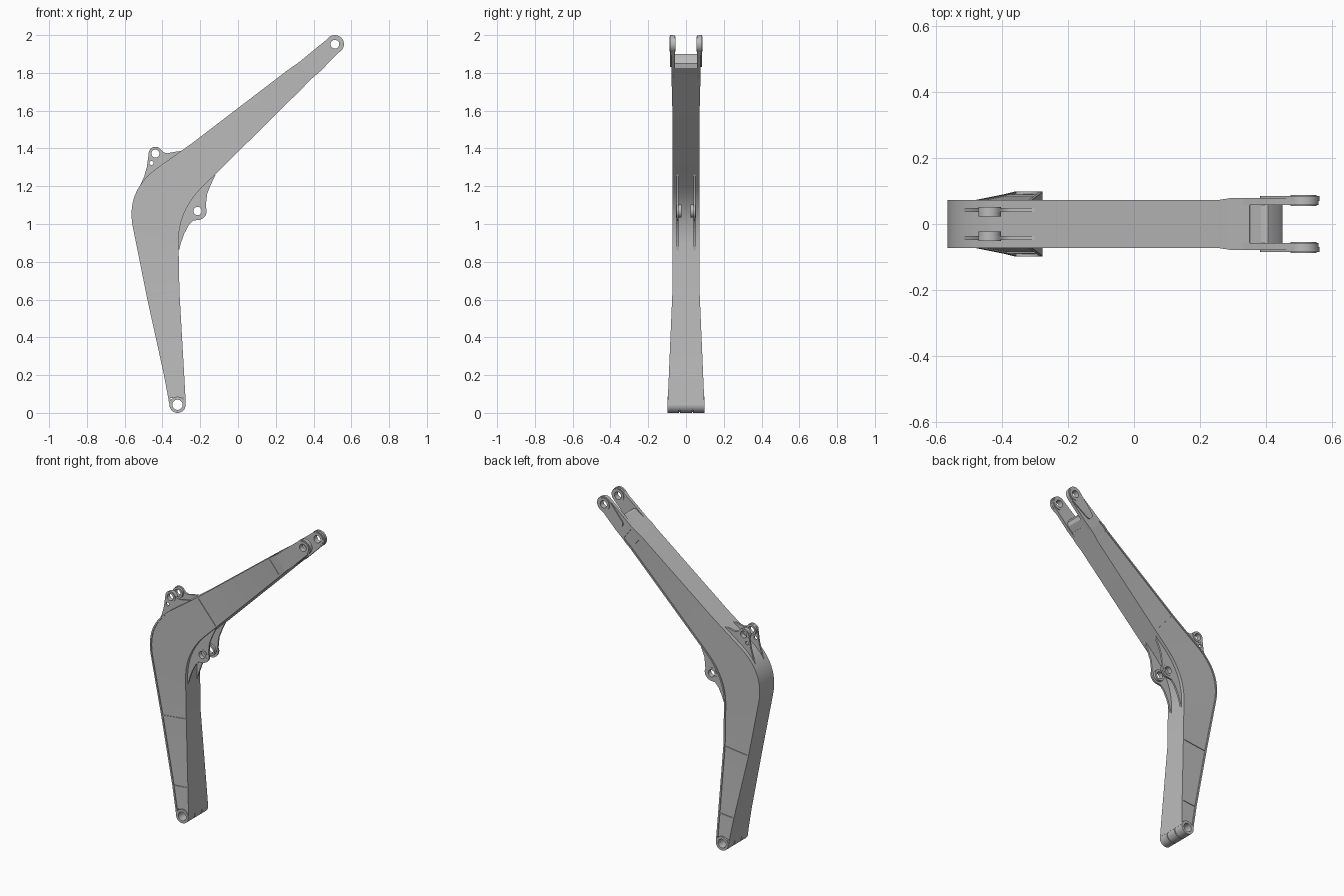
import bpy, bmesh, math
from mathutils import Vector
from mathutils.geometry import convex_hull_2d

if "Cube" in bpy.data.objects:
    bpy.data.objects.remove(bpy.data.objects["Cube"])

grey = bpy.data.materials.new("steel grey")
grey.use_nodes = True
colour = (0.5, 0.5, 0.5, 1)
grey.diffuse_color = colour
grey.node_tree.nodes["Principled BSDF"].inputs["Base Color"].default_value = colour


def finish(name, bm):
    """Clean a bmesh and make it a smooth-shaded object with sharp edges."""
    bmesh.ops.remove_doubles(bm, verts=bm.verts, dist=0.0001)
    bmesh.ops.recalc_face_normals(bm, faces=bm.faces)
    mesh = bpy.data.meshes.new(name)
    bm.to_mesh(mesh)
    bm.free()
    mesh.materials.append(grey)
    obj = bpy.data.objects.new(name, mesh)
    bpy.context.collection.objects.link(obj)
    bpy.ops.object.select_all(action='DESELECT')
    obj.select_set(True)
    bpy.context.view_layer.objects.active = obj
    bpy.ops.object.shade_smooth_by_angle(angle=math.radians(30))
    return obj


def arc(c, r, a0=0, a1=360, n=32):
    """Points on an arc in the side plane, angles in degrees."""
    closed = abs(a1 - a0) == 360
    steps = n if closed else n - 1
    angles = [math.radians(a0 + (a1 - a0) * i / steps) for i in range(n)]
    return [(c[0] + r * math.cos(a), c[1] + r * math.sin(a)) for a in angles]


def hull(*groups):
    pts = [Vector(p) for g in groups for p in g]
    return [pts[i] for i in convex_hull_2d(pts)]


def plate(name, loops, y0, y1):
    """Flat plate: first loop is the outline, the rest are holes."""
    curve = bpy.data.curves.new(name, 'CURVE')
    curve.dimensions = '2D'
    curve.fill_mode = 'BOTH'
    curve.extrude = abs(y1 - y0) / 2
    for loop in loops:
        spline = curve.splines.new('POLY')
        spline.points.add(len(loop) - 1)
        for point, (x, z) in zip(spline.points, loop):
            point.co = (x, z, 0, 1)
        spline.use_cyclic_u = True
    temp = bpy.data.objects.new(name, curve)
    bpy.context.collection.objects.link(temp)
    bpy.context.view_layer.update()
    mesh = bpy.data.meshes.new_from_object(
        temp.evaluated_get(bpy.context.evaluated_depsgraph_get()))
    bm = bmesh.new()
    bm.from_mesh(mesh)
    bpy.data.objects.remove(temp)
    bpy.data.curves.remove(curve)
    bpy.data.meshes.remove(mesh)
    for v in bm.verts:
        v.co = (v.co.x, (y0 + y1) / 2 - v.co.z, v.co.y)
    return finish(name, bm)


def pair(name, loops, y0, y1):
    plate("left_" + name, loops, y0, y1)
    plate("right_" + name, loops, -y1, -y0)


def loft(name, rows, d0=0.0, d1=0.0, grow=0.0):
    """Box section through rows of (outer, inner, half width).
    d0, d1 measure in from the outer edge; d1 <= 0 measures from the inner edge."""
    bm = bmesh.new()
    rings = []
    for a, b, w in rows:
        a, b = Vector(a), Vector(b)
        across = (b - a).normalized()
        p = a + across * d0 if d0 >= 0 else b + across * d0
        q = a + across * d1 if d1 > 0 else b + across * d1
        w += grow
        rings.append([bm.verts.new((c.x, y, c.y)) for c, y in
                      ((p, -w), (p, w), (q, w), (q, -w))])
    for r, s in zip(rings, rings[1:]):
        for i in range(4):
            j = (i + 1) % 4
            bm.faces.new((r[i], r[j], s[j], s[i]))
    bm.faces.new(rings[0])
    bm.faces.new(rings[-1])
    return finish(name, bm)


def bezier(p, q, r, t):
    p, q, r = Vector(p), Vector(q), Vector(r)
    return p * (1 - t) ** 2 + q * 2 * t * (1 - t) + r * t * t


# Boom body: outer edge, inner edge and half width along the arm
foot = ((-0.365, 0.05), (-0.277, 0.05), 0.097)
ankle = ((-0.369, 0.078), (-0.278, 0.078), 0.096)
foot_seam = ((-0.394, 0.21), (-0.286, 0.22), 0.09)
shin_seam = ((-0.484, 0.62), (-0.31, 0.64), 0.072)
bend = [(bezier((-0.556, 0.98), (-0.596, 1.174), (-0.43, 1.295), i / 14),
         bezier((-0.315, 0.9), (-0.317, 1.068), (-0.19, 1.195), i / 14), 0.072)
        for i in range(15)]
elbow_seam = ((-0.24, 1.43), (-0.108, 1.275), 0.072)
tip_seam = ((0.257, 1.81), (0.336, 1.714), 0.073)
tip_wide = ((0.29, 1.834), (0.365, 1.744), 0.078)
tip_end = ((0.35, 1.875), (0.415, 1.794), 0.078)
body = [ankle, foot_seam, shin_seam, *bend, elbow_seam, tip_seam, tip_wide, tip_end]
loft("boom_side_walls", body, 0.003, -0.003, -0.005)
loft("outer_flange", [foot] + body, 0, 0.01)
loft("inner_flange", [foot] + body, -0.01, 0)

# Weld beads across the side walls
for label, row, shift in (("foot", foot_seam, (0, 0.008)), ("shin", shin_seam, (0, 0.008)),
                          ("elbow", elbow_seam, (0.006, 0.006)),
                          ("tip", tip_seam, (0.006, 0.006))):
    moved = (Vector(row[0]) + Vector(shift), Vector(row[1]) + Vector(shift), row[2])
    loft(label + "_weld", [row, moved], 0.001, -0.001, -0.001)

# Foot pivot: three tube sections and a slimmer sleeve joining them
pivot = (-0.32, 0.043)
bore = arc(pivot, 0.027)
plate("pivot_centre", [arc(pivot, 0.043), bore], -0.032, 0.032)
pair("pivot_collar", [arc(pivot, 0.043), bore], 0.037, 0.099)
plate("pivot_sleeve", [arc(pivot, 0.037), bore], -0.095, 0.095)

# Rounded nose between the tip lugs
nose = [(0.30, 1.835), (0.385, 1.899), (0.405, 1.9), (0.435, 1.875), (0.45, 1.85),
        (0.445, 1.825), (0.415, 1.796), (0.36, 1.745)]
plate("tip_nose", [nose], -0.06, 0.06)

# Tip lugs with raised pads
eye = (0.513, 1.952)
eye_hole = arc(eye, 0.023)
lug = hull(arc(eye, 0.046), [(0.32, 1.853), (0.345, 1.872), (0.39, 1.912),
                             (0.385, 1.765), (0.435, 1.808)])
pair("tip_lug", [lug, eye_hole], 0.058, 0.078)
pad = hull(arc(eye, 0.048), arc((0.41, 1.86), 0.028))
pair("tip_lug_pad", [pad, eye_hole], 0.07, 0.084)
pair("tip_eye_boss", [arc(eye, 0.04), eye_hole], 0.055, 0.088)

# Upper cylinder brackets on the outside of the bend
top_eye = (-0.437, 1.373)
top_hole = arc(top_eye, 0.021)
upper = ([(-0.537, 1.16), (-0.518, 1.205), (-0.497, 1.25), (-0.483, 1.3)]
         + arc(top_eye, 0.036, 185, 30, 14)
         + [(-0.393, 1.379), (-0.375, 1.374), (-0.335, 1.382), (-0.3, 1.387),
            (-0.26, 1.41), (-0.3, 1.35), (-0.45, 1.24)])
pair("upper_bracket", [upper, top_hole, arc((-0.458, 1.323), 0.011, n=16)], 0.036, 0.048)
pair("upper_bracket_boss", [arc(top_eye, 0.034), top_hole], 0.022, 0.051)

# Lower cylinder brackets on the inside of the bend
low_eye = (-0.214, 1.069)
low_hole = arc(low_eye, 0.022)
lower = ([(-0.33, 0.9), (-0.312, 0.86), (-0.302, 0.9), (-0.284, 0.95),
          (-0.26, 0.995), (-0.238, 1.018)]
         + arc(low_eye, 0.048, -85, 25, 14)
         + [(-0.168, 1.12), (-0.163, 1.16), (-0.143, 1.21), (-0.118, 1.262),
            (-0.17, 1.23), (-0.29, 1.08)])
pair("lower_bracket", [lower, low_hole], 0.04, 0.051)
pair("lower_bracket_boss", [arc(low_eye, 0.035), low_hole], 0.024, 0.053)
